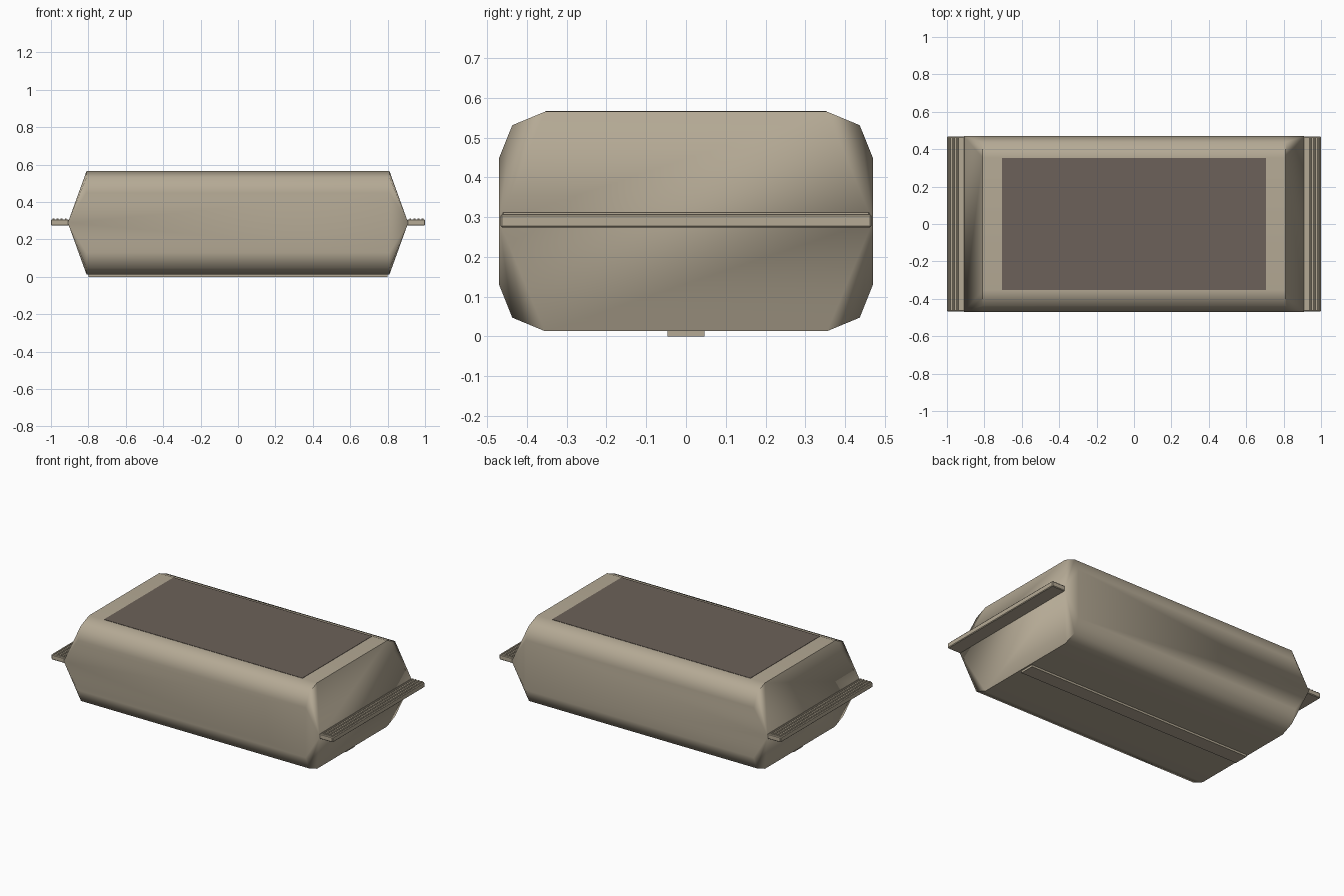
import bpy, bmesh, math

if "Cube" in bpy.data.objects:
    bpy.data.objects.remove(bpy.data.objects["Cube"])


def material(name, rgb):
    m = bpy.data.materials.new(name)
    m.diffuse_color = (*rgb, 1)
    m.use_nodes = True
    m.node_tree.nodes["Principled BSDF"].inputs["Base Color"].default_value = m.diffuse_color
    return m


FILM = material("film", (0.46, 0.40, 0.30))
LABEL = material("label_brown", (0.15, 0.12, 0.10))
MID = 0.289


def add_object(name, bm, mat):
    bmesh.ops.recalc_face_normals(bm, faces=bm.faces)
    mesh = bpy.data.meshes.new(name)
    bm.to_mesh(mesh)
    bm.free()
    mesh.materials.append(mat)
    ob = bpy.data.objects.new(name, mesh)
    bpy.context.collection.objects.link(ob)
    return ob


def box(name, x, y, z, mat, bevel=0):
    """Box from (min, max) ranges."""
    bm = bmesh.new()
    bmesh.ops.create_cube(bm, size=1)
    for v in bm.verts:
        for i, (lo, hi) in enumerate((x, y, z)):
            v.co[i] = lo if v.co[i] < 0 else hi
    if bevel:
        bmesh.ops.bevel(bm, geom=bm.edges[:], offset=bevel, segments=1,
                        affect='EDGES', profile=0.5)
    return add_object(name, bm, mat)


# Pillow body: rounded section, pinched to a flat line at both ends
quarter = [(0.47, 0.16), (0.437, 0.242), (0.355, 0.276)]
half = quarter + [(-y, z) for y, z in reversed(quarter)]
section = half + [(-y, -z) for y, z in half]
bm = bmesh.new()
rings, tips = [], []
for s in (-1, 1):
    rings.append([bm.verts.new((s * 0.81, y, MID + z)) for y, z in section])
    tips.append([bm.verts.new((s * 0.91, y, MID)) for y in (0.47, -0.47)])
n = len(section)
for i in range(n):
    j = (i + 1) % n
    if i not in (5, 11):
        bm.faces.new((rings[0][i], rings[0][j], rings[1][j], rings[1][i]))
for ring, (right, left) in zip(rings, tips):
    for a, b, tip in ((0, 1, right), (1, 2, right), (3, 4, left), (4, 5, left),
                      (6, 7, left), (7, 8, left), (9, 10, right), (10, 11, right)):
        bm.faces.new((ring[a], ring[b], tip))
    bm.faces.new((ring[2], ring[3], left, right))
    bm.faces.new((ring[8], ring[9], right, left))
# flat sides run out to the tips
for a, b, k in ((0, 11, 0), (5, 6, 1)):
    bm.faces.new((rings[0][a], rings[1][a], tips[1][k],
                  rings[1][b], rings[0][b], tips[0][k]))
body = add_object("wrapper_body", bm, FILM)
bpy.context.view_layer.objects.active = body
body.select_set(True)
bpy.ops.object.shade_smooth_by_angle(angle=math.radians(50))
weighted = body.modifiers.new("weighted_normals", 'WEIGHTED_NORMAL')
weighted.keep_sharp = True

# Crimped end seals with raised ridges
for s, side in ((-1, "left"), (1, "right")):
    box(f"{side}_end_seal", sorted((s * 0.905, s * 1.0)), (-0.467, 0.467),
        (0.274, 0.307), FILM, 0.004)
    for k in range(4):
        x = s * (0.921 + 0.022 * k)
        box(f"{side}_seal_ridge_{k + 1}", (x - 0.005, x + 0.005),
            (-0.461, 0.461), (0.300, 0.313), FILM, 0.002)

# Back seam strip underneath and label panel on top
box("bottom_seam", (-0.80, 0.80), (-0.047, 0.047), (0.0, 0.02), FILM)
box("top_label", (-0.705, 0.705), (-0.353, 0.353), (0.560, 0.567), LABEL)
